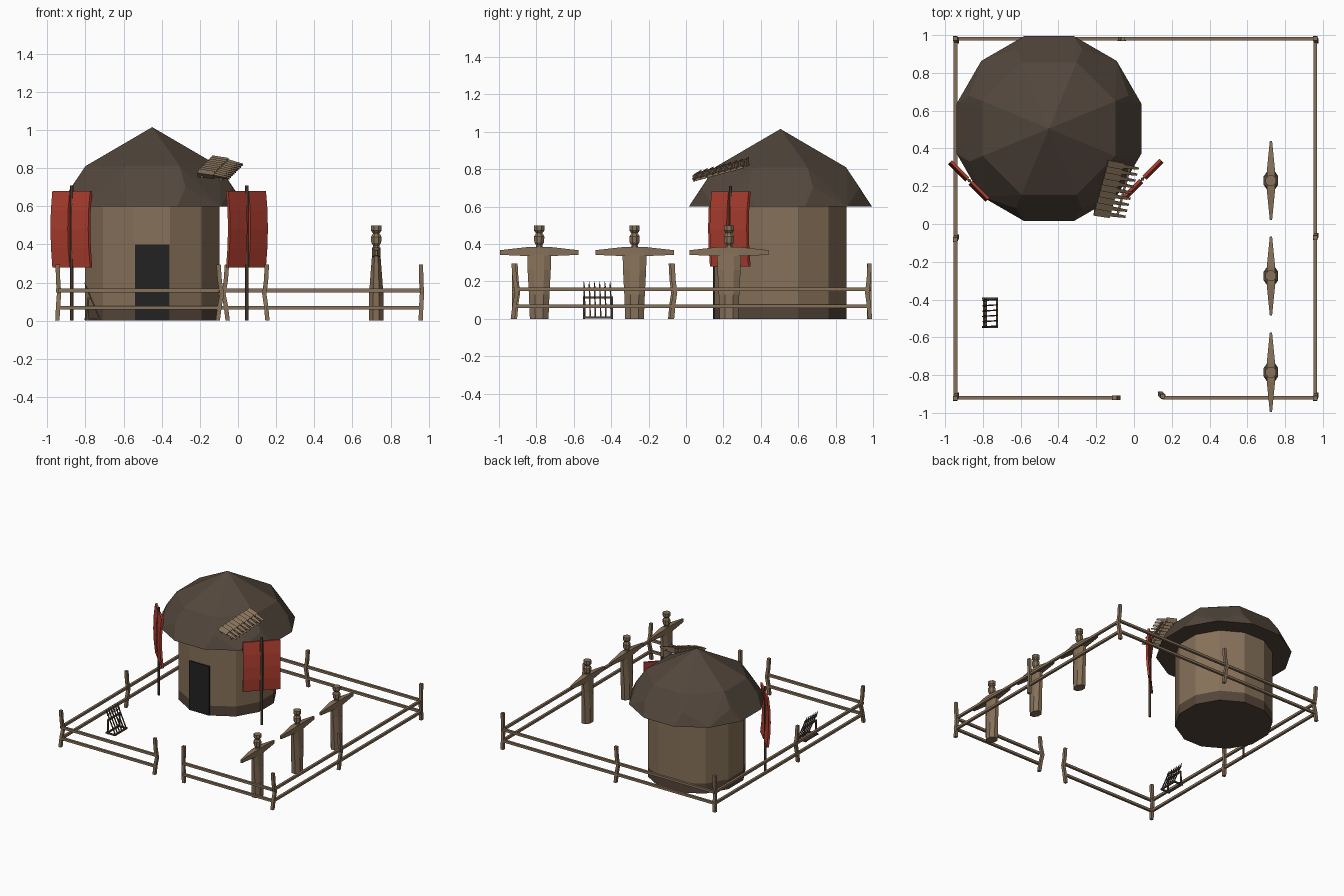
import bpy, bmesh, math
from mathutils import Vector, Matrix

if "Cube" in bpy.data.objects:
    bpy.data.objects.remove(bpy.data.objects["Cube"])


def material(name, rgb):
    m = bpy.data.materials.new(name)
    m.diffuse_color = (*rgb, 1)
    m.use_nodes = True
    m.node_tree.nodes["Principled BSDF"].inputs["Base Color"].default_value = m.diffuse_color
    return m


WOOD = material("wood", (0.24, 0.165, 0.10))
DARK = material("dark_wood", (0.09, 0.06, 0.042))
ROOF = material("thatch", (0.085, 0.062, 0.045))
BLACK = material("door_black", (0.016, 0.016, 0.016))
RED = material("red_cloth", (0.45, 0.05, 0.03))


def finish(bm, name, mat):
    bmesh.ops.recalc_face_normals(bm, faces=bm.faces)
    me = bpy.data.meshes.new(name)
    bm.to_mesh(me)
    bm.free()
    me.materials.append(mat)
    ob = bpy.data.objects.new(name, me)
    bpy.context.collection.objects.link(ob)
    return ob


def ring(c, rx, ry, n, phase=0.0):
    # Horizontal polygon with flats facing the axes
    return [Vector((c[0] + rx * math.cos(phase + math.pi * (2 * k + 1) / n),
                    c[1] + ry * math.sin(phase + math.pi * (2 * k + 1) / n), c[2]))
            for k in range(n)]


def loft(bm, rings):
    loops = [[bm.verts.new(p) for p in r] for r in rings]
    n = len(loops[0])
    for a, b in zip(loops, loops[1:]):
        for i in range(n):
            j = (i + 1) % n
            bm.faces.new((a[i], a[j], b[j], b[i]))
    bm.faces.new(loops[0][::-1])
    bm.faces.new(loops[-1])


def stick(bm, a, b, r1, r2=None, n=4):
    # Straight tapered bar between two points
    a, b = Vector(a), Vector(b)
    d = b - a
    rot = d.to_track_quat('Z', 'Y').to_matrix()
    r2 = r1 if r2 is None else r2
    loft(bm, [[p + rot @ v for v in ring((0, 0, 0), r, r, n)]
              for p, r in ((a, r1), (b, r2))])


# Hut wall and base band
HX, HY = -0.45, 0.505
for name, z0, z1, mat in (("hut_base", 0, 0.08, DARK), ("hut_wall", 0.08, 0.62, WOOD)):
    bm = bmesh.new()
    loft(bm, [ring((HX, HY, z), 0.365, 0.365, 12) for z in (z0, z1)])
    finish(bm, name, mat)

# Thatched roof: twelve-sided eave narrowing to eight-sided dome
bm = bmesh.new()
pts = ring((HX, HY, 0.6), 0.507, 0.507, 12)
pts += ring((HX, HY, 0.70), 0.456, 0.456, 8) + ring((HX, HY, 0.81), 0.38, 0.38, 8)
pts.append(Vector((HX, HY, 1.015)))
bmesh.ops.convex_hull(bm, input=[bm.verts.new(p) for p in pts])
finish(bm, "hut_roof", ROOF)

# Doorway
bm = bmesh.new()
bmesh.ops.create_cube(bm, size=1, matrix=Matrix.Translation((HX, 0.155, 0.2))
                      @ Matrix.Diagonal((0.18, 0.02, 0.40, 1)))
finish(bm, "door", BLACK)

# Fence rails
L, R, F, B = -0.945, 0.96, -0.92, 0.98
bm = bmesh.new()
for z in (0.068, 0.158):
    for a, b in (((L, F), (L, B)), ((R, F), (R, B)), ((L, B), (R, B)),
                 ((L, F), (-0.10, F)), ((0.15, F), (R, F))):
        stick(bm, (*a, z), (*b, z), 0.0135)
finish(bm, "fence_rails", WOOD)

# Crooked fence posts
bm = bmesh.new()
for x, y, dx, dy in ((L, F, 0.008, 0.02), (R, F, 0.006, 0.02), (R, B, 0.006, -0.015),
                     (L, B, 0.008, -0.015), (L, -0.08, 0.008, 0.015), (R, -0.07, 0.006, 0.015),
                     (-0.06, B, -0.02, 0), (-0.10, F, 0.02, 0), (0.15, -0.91, -0.015, 0.015)):
    loft(bm, [ring((x + dx * s, y + dy * s, z), 0.016, 0.016, 4)
              for z, s in ((0, -0.3), (0.08, 0.2), (0.14, 0.8), (0.21, 0.2), (0.295, -0.1))])
finish(bm, "fence_posts", WOOD)

# Training dummies: tapered body, pointed arms, turned head
for i, y in enumerate((0.23, -0.275, -0.785)):
    x = 0.725
    bm = bmesh.new()
    loft(bm, [ring((x, y, z), rx * 1.15, ry * 1.08, 8) for z, rx, ry in
              ((0, 0.036, 0.05), (0.13, 0.036, 0.055), (0.26, 0.027, 0.062),
               (0.34, 0.021, 0.064), (0.375, 0.018, 0.05))])
    loft(bm, [[Vector((x + sx * w, y + t, z0 + (sz + 1) / 2 * h))
               for sx, sz in ((-1, -1), (1, -1), (1, 1), (-1, 1))]
              for t, w, z0, h in ((-0.21, 0.006, 0.342, 0.025), (-0.05, 0.022, 0.335, 0.05),
                                  (0.05, 0.022, 0.335, 0.05), (0.21, 0.006, 0.342, 0.025))])
    loft(bm, [ring((x, y, z), r, r, 8) for z, r in
              ((0.37, 0.022), (0.395, 0.018), (0.408, 0.028), (0.44, 0.03),
               (0.458, 0.018), (0.472, 0.03), (0.498, 0.03))])
    finish(bm, f"training_dummy_{i + 1}", WOOD)

# Banners: a pole with two bowed cloth strips, turned 45 degrees
for name, cx, cy, turn in (("left", -0.872, 0.23, -45), ("right", 0.045, 0.238, 45)):
    place = Matrix.Translation((cx, cy, 0)) @ Matrix.Rotation(math.radians(turn), 4, 'Z')
    bm = bmesh.new()
    stick(bm, (0, 0, 0), (0, 0, 0.71), 0.0095, n=6)
    stick(bm, (-0.13, 0, 0.665), (0.13, 0, 0.665), 0.006)
    bm.transform(place)
    finish(bm, name + "_banner_pole", DARK)
    bm = bmesh.new()
    for x0, x1 in ((-0.14, -0.012), (0.012, 0.14)):
        loft(bm, [[Vector((x, y - bow, z)) for x, y in
                   ((x0, -0.008), (x1, -0.008), (x1, 0.008), (x0, 0.008))]
                  for z, bow in ((0.28, -0.004), (0.38, 0.006), (0.48, 0.01),
                                 (0.58, 0.007), (0.68, -0.004))])
    bm.transform(place)
    finish(bm, name + "_banner_cloth", RED)

# Row of stakes resting on the roof
bm = bmesh.new()
N = 9
for k in range(N):
    t = k / (N - 1)
    a = Vector((-0.21 + 0.07 * t, 0.07 + 0.255 * t, 0.775 + 0.07 * t))
    stick(bm, a, a + Vector((0.085, -0.015, -0.012)), 0.026, 0.024, 3)
    stick(bm, a + Vector((0.08, -0.015, -0.01)), a + Vector((0.165, -0.03, -0.028)), 0.015, 0.008, 3)
for off in (0.02, 0.12):
    s = Vector((-0.21 + off, 0.06 - off * 0.18, 0.758 - off * 0.15))
    stick(bm, s, s + Vector((0.07, 0.27, 0.072)), 0.009)
finish(bm, "roof_stakes", WOOD)

# Spear rack by the fence
bm = bmesh.new()
for x, z in ((-0.795, 0.008), (-0.725, 0.008), (-0.785, 0.115)):
    stick(bm, (x, -0.55, z), (x, -0.39, z), 0.008)
for y in (-0.545, -0.395):
    stick(bm, (-0.805, y, 0.008), (-0.72, y, 0.008), 0.008)
    stick(bm, (-0.79, y, 0), (-0.785, y, 0.12), 0.007)
for k in range(6):
    y = -0.54 + 0.028 * k
    stick(bm, (-0.725, y, 0.01), (-0.785, y - 0.004, 0.15), 0.005)
    stick(bm, (-0.785, y - 0.004, 0.15), (-0.805, y - 0.006, 0.20), 0.009, 0.001)
finish(bm, "spear_rack", DARK)
